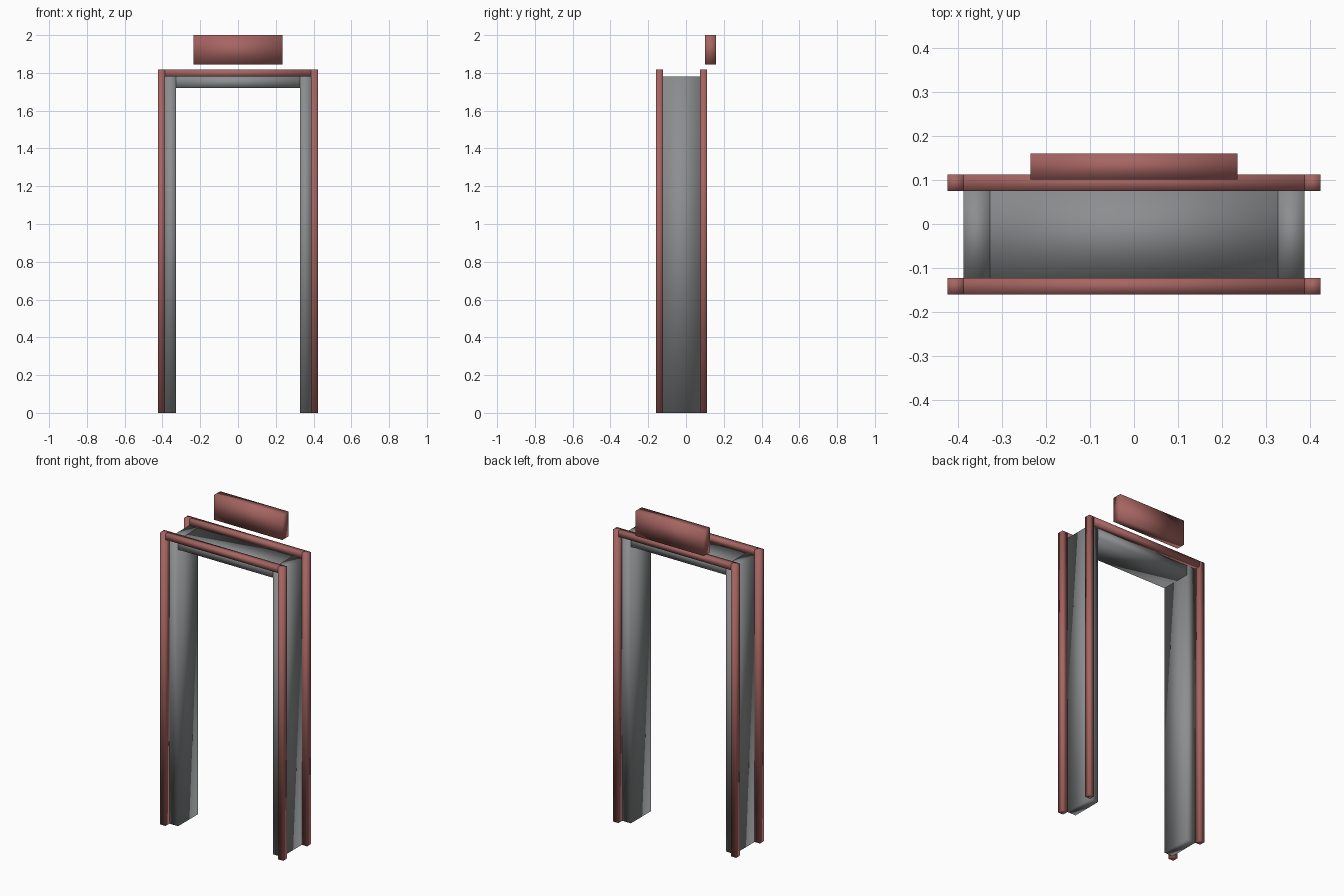
import bpy
import bmesh
from mathutils import Matrix, Vector

cube = bpy.data.objects.get("Cube")
if cube:
    bpy.data.objects.remove(cube, do_unlink=True)


def make_material(name, color):
    mat = bpy.data.materials.new(name)
    mat.use_nodes = True
    mat.diffuse_color = color
    bsdf = next(n for n in mat.node_tree.nodes if n.type == "BSDF_PRINCIPLED")
    bsdf.inputs["Base Color"].default_value = color
    return mat


red = make_material("dusty red", (0.38, 0.13, 0.12, 1))
gray = make_material("panel gray", (0.26, 0.27, 0.275, 1))


def box(name, low, high, mat):
    """Softly shaded box between two opposite corners."""
    low, high = Vector(low), Vector(high)
    bm = bmesh.new()
    bmesh.ops.create_cube(bm, size=1, matrix=Matrix.Diagonal((*(high - low), 1)))
    for face in bm.faces:
        face.smooth = True
    mesh = bpy.data.meshes.new(name)
    bm.to_mesh(mesh)
    bm.free()
    mesh.materials.append(mat)
    obj = bpy.data.objects.new(name, mesh)
    obj.location = (low + high) / 2
    bpy.context.collection.objects.link(obj)
    return obj


OUTER, POST, INNER = 0.423, 0.387, 0.327       # half widths
TOP, BEAM, LINTEL = 1.817, 1.78, 1.72          # heights
FRONT, BACK = (-0.16, -0.122), (0.075, 0.112)  # frame depths

# Front and back tubular frames
for end, (y0, y1) in (("front", FRONT), ("back", BACK)):
    box(end + "_top_rail", (-POST, y0, BEAM), (POST, y1, TOP), red)
    box(end + "_right_post", (-OUTER, y0, 0), (-POST, y1, TOP), red)
    box(end + "_left_post", (POST, y0, 0), (OUTER, y1, TOP), red)

# Gray panels between the frames
y0, y1 = FRONT[1], BACK[0]
box("right_panel", (-POST, y0, 0), (-INNER, y1, BEAM), gray)
box("left_panel", (INNER, y0, 0), (POST, y1, BEAM), gray)
box("top_panel", (-INNER, y0, LINTEL), (INNER, y1, BEAM), gray)

# Sign board above the back rail
box("sign_board", (-0.235, 0.101, 1.845), (0.235, 0.16, 2.0), red)
